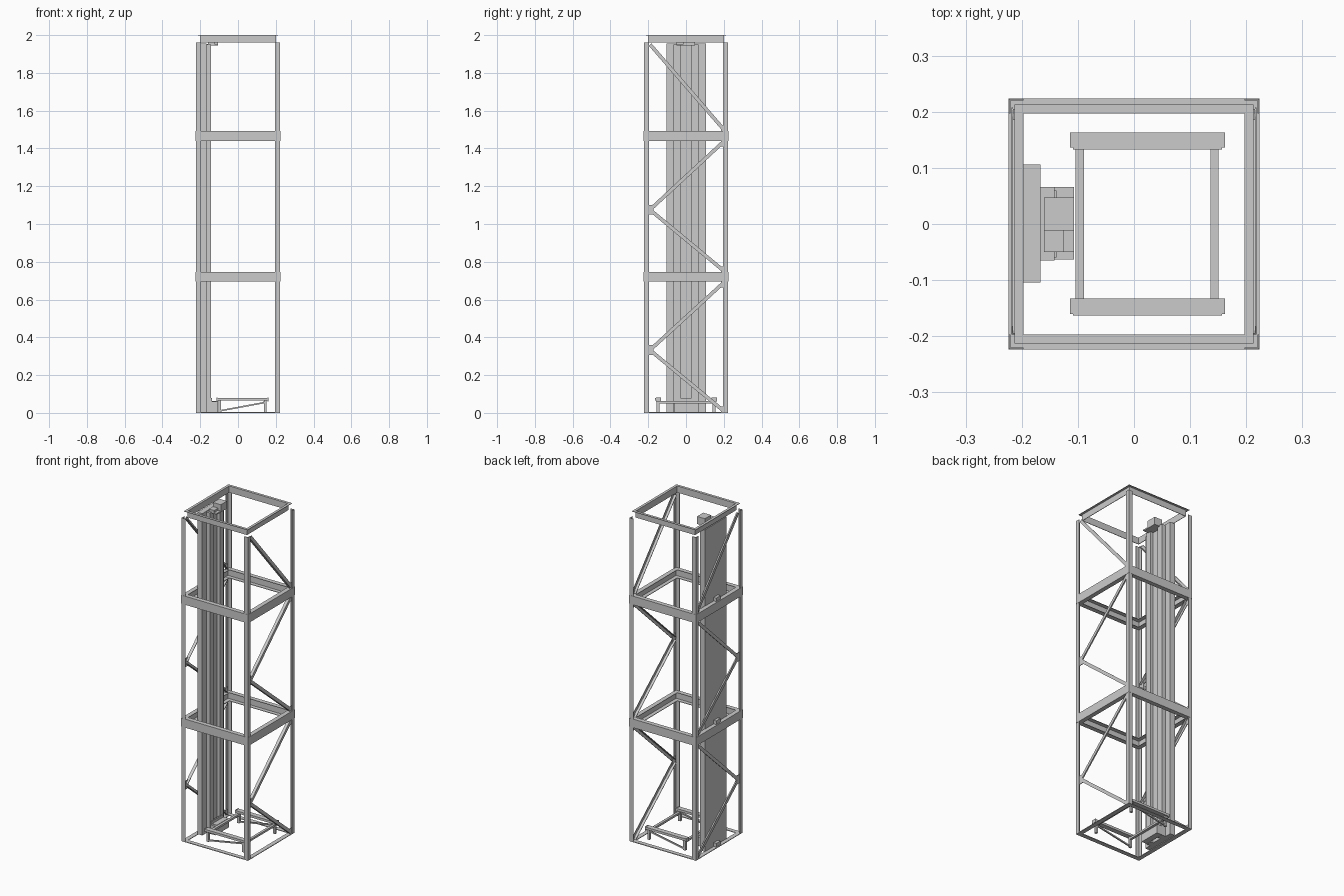
import bpy, bmesh, math
from mathutils import Vector, Matrix

if "Cube" in bpy.data.objects:
    bpy.data.objects.remove(bpy.data.objects["Cube"])

T = 0.003  # sheet thickness


def make(name, boxes, bars=()):
    """One object from axis-aligned boxes (x0,x1,y0,y1,z0,z1) and bars (p, q, (width, height), side)."""
    bm = bmesh.new()
    for x0, x1, y0, y1, z0, z1 in boxes:
        m = Matrix.Translation(((x0 + x1) / 2, (y0 + y1) / 2, (z0 + z1) / 2)) @ \
            Matrix.Diagonal((abs(x1 - x0), abs(y1 - y0), abs(z1 - z0), 1))
        bmesh.ops.create_cube(bm, size=1, matrix=m)
    for p, q, (w, h), side in bars:
        p, q, side = Vector(p), Vector(q), Vector(side)
        d = (q - p).normalized()
        n = side.cross(d)
        rot = Matrix((d, n, side)).transposed().to_4x4()
        m = Matrix.Translation((p + q) / 2) @ rot @ Matrix.Diagonal(((q - p).length, w, h, 1))
        bmesh.ops.create_cube(bm, size=1, matrix=m)
    bmesh.ops.recalc_face_normals(bm, faces=bm.faces)
    me = bpy.data.meshes.new(name)
    bm.to_mesh(me)
    bm.free()
    ob = bpy.data.objects.new(name, me)
    bpy.context.collection.objects.link(ob)
    return ob


def ring(o, i, z0, z1):
    """Square ring between half sizes i and o."""
    return [(-o, o, -o, -i, z0, z1), (-o, o, i, o, z0, z1),
            (-o, -i, -i, i, z0, z1), (i, o, -i, i, z0, z1)]


O, I = 0.223, 0.197

# Corner posts: angle sections with the corner outward
for sx in (-1, 1):
    for sy in (-1, 1):
        make("corner_post", [
            (sx * I, sx * O, sy * (O - T), sy * O, 0, 1.96),
            (sx * (O - T), sx * O, sy * I, sy * (O - T), 0, 1.96)])

# Base ring
make("base_ring", ring(O, I, 0, 0.004))

# Channel bands around the tower, open to the inside
for z0, z1 in ((0.695, 0.747), (1.44, 1.492)):
    make("channel_band", ring(O + 0.001, O - T, z0, z1)
         + ring(O - T, I, z0, z0 + T) + ring(O - T, I, z1 - T, z1))

# Top ring with outward flange
make("top_ring", ring(0.2, I, 1.96, 2.0) + ring(0.213, 0.2, 1.997, 2.0))

# Zigzag braces and gussets on the left and right sides
ZIG = [((0.2, 0.01), (-0.188, 0.33)), ((-0.188, 0.335), (0.2, 0.69)),
       ((0.2, 0.752), (-0.188, 1.073)), ((-0.188, 1.078), (0.2, 1.437)),
       ((0.2, 1.5), (-0.19, 1.95))]
for sx in (-1, 1):
    bars = []
    for (ya, za), (yb, zb) in ZIG:
        bars.append(((sx * 0.217, ya, za), (sx * 0.217, yb, zb), (0.019, T), (1, 0, 0)))
        d = Vector((0, yb - ya, zb - za)).normalized()
        off = Vector((1, 0, 0)).cross(d) * 0.008
        bars.append((Vector((sx * 0.208, ya, za)) + off, Vector((sx * 0.208, yb, zb)) + off,
                     (T, 0.016), (1, 0, 0)))
    make("side_brace", [], bars)
    make("brace_gussets", [(sx * 0.212, sx * 0.2155, -0.205, -0.172, z - 0.026, z + 0.026)
                           for z in (0.333, 1.075)]
         + [(sx * 0.212, sx * 0.2155, 0.185, 0.205, z - 0.015, z + 0.015)
            for z in (0.02, 0.68, 0.76, 1.425, 1.507)])

# Mast: wide back housing, with a two-rail channel in front
make("mast_housing", [(-0.2, -0.167, -0.104, 0.106, 0.004, 1.955)])
make("mast_rails", [(-0.167, -0.161, -0.065, 0.066, 0.004, 1.95),
                    (-0.161, -0.142, -0.065, -0.03, 0.004, 1.95),
                    (-0.161, -0.142, 0.03, 0.066, 0.004, 1.95)])

# Clips that hold the mast to the frame
make("mast_clips", [(-0.217, -0.2, -0.02, 0.02, z, z + 0.022) for z in (0.004, 0.747, 1.492)])

# Drive box and plate on top of the mast
make("drive_plate", [(-0.165, -0.107, -0.05, 0.047, 1.944, 1.952)])
make("drive_box", [(-0.16, -0.107, -0.012, 0.047, 1.952, 1.99),
                   (-0.16, -0.125, -0.05, -0.012, 1.952, 1.965)])

# Carriage at the foot of the mast
make("carriage", [(-0.142, -0.107, -0.05, 0.047, 0.005, 0.062),
                  (-0.142, -0.107, -0.063, -0.05, 0.005, 0.06),
                  (-0.142, -0.107, 0.047, 0.066, 0.005, 0.06),
                  (-0.146, -0.138, -0.06, 0.06, 0.06, 0.078)])

# Fork cart: two trestles joined by cross beams
for sy in (-1, 1):
    y = sy * 0.148
    make("trestle_rail", [(-0.109, 0.157, y - 0.015, y + 0.015, 0.066, 0.08),
                          (-0.114, -0.109, y - 0.012, y + 0.015, 0.06, 0.082),
                          (0.157, 0.162, y - 0.012, y + 0.015, 0.06, 0.082)])
    make("trestle_legs", [(x, x + 0.014, y - 0.007, y + 0.007, 0.004, 0.066) for x in (-0.104, 0.137)],
         [((-0.09, y, 0.012), (0.137, y, 0.054), (0.008, 0.008), (0, 1, 0))])
make("cross_beams", [(x, x + 0.015, -0.141, 0.141, 0.05, 0.062) for x in (-0.104, 0.136)])
